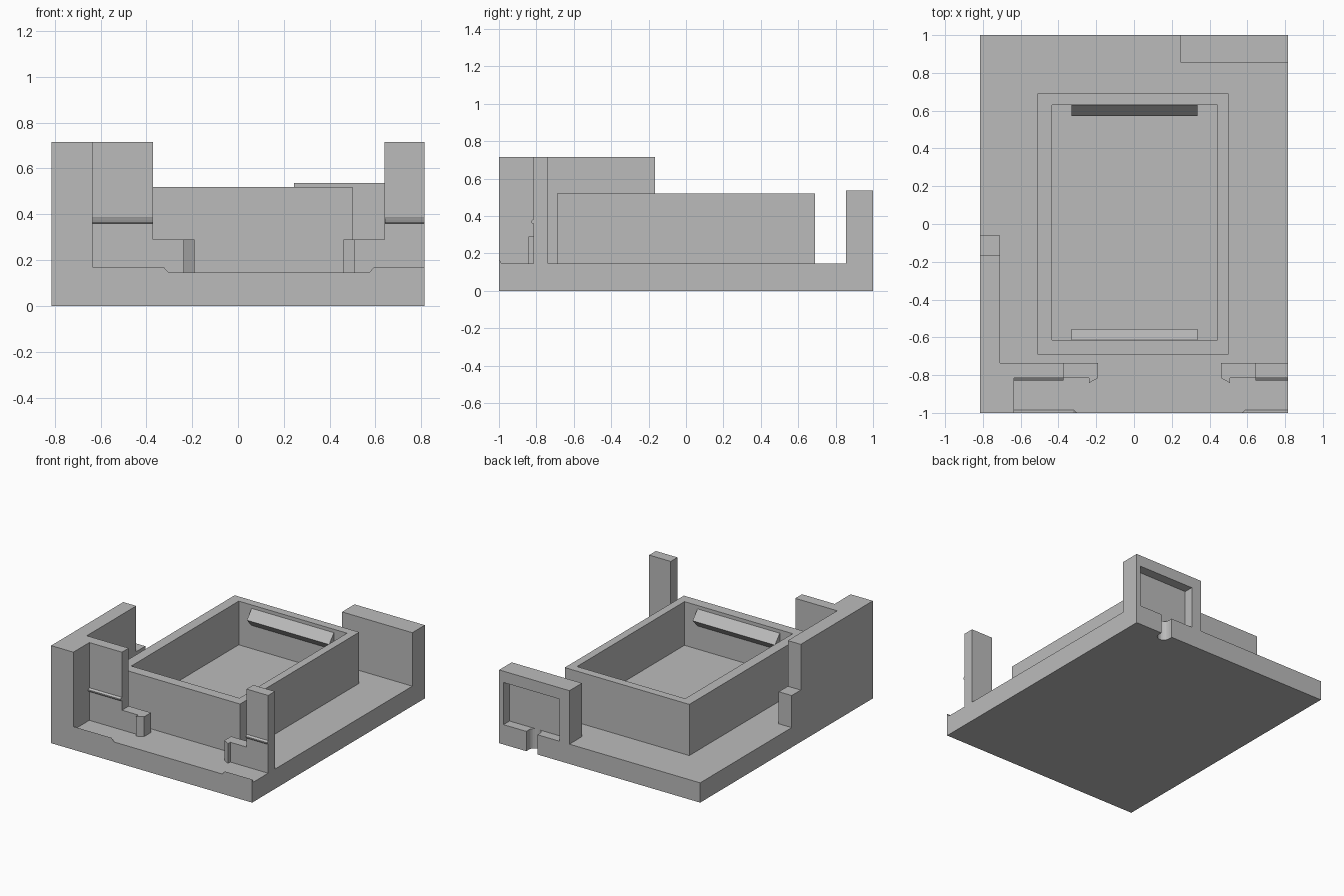
import bpy, bmesh, math
from mathutils import Vector

cube = bpy.data.objects.get("Cube")
if cube:
    bpy.data.objects.remove(cube, do_unlink=True)

grey = bpy.data.materials.new("plain_grey")
grey.use_nodes = True
colour = (0.5, 0.5, 0.5, 1)
grey.diffuse_color = colour
grey.node_tree.nodes["Principled BSDF"].inputs["Base Color"].default_value = colour

FLOOR = 0.145   # top of the base plate
WALL = 0.715    # top of the tall walls


def finish(name, bm):
    bmesh.ops.recalc_face_normals(bm, faces=bm.faces[:])
    mesh = bpy.data.meshes.new(name)
    bm.to_mesh(mesh)
    bm.free()
    mesh.materials.append(grey)
    obj = bpy.data.objects.new(name, mesh)
    bpy.context.collection.objects.link(obj)
    return obj


def prism(name, outline, axis, lo, hi):
    """Extrude a 2D outline along an axis; outline uses the other two axes in order."""
    bm = bmesh.new()
    verts = []
    for a, b in outline:
        co = [a, b]
        co.insert("xyz".index(axis), lo)
        verts.append(bm.verts.new(co))
    face = bm.faces.new(verts)
    new = bmesh.ops.extrude_face_region(bm, geom=[face])["geom"]
    shift = Vector([hi - lo if c == axis else 0 for c in "xyz"])
    bmesh.ops.translate(bm, vec=shift, verts=[g for g in new if isinstance(g, bmesh.types.BMVert)])
    return finish(name, bm)


def box(name, x, y, z):
    return prism(name, [(x[0], y[0]), (x[1], y[0]), (x[1], y[1]), (x[0], y[1])], "z", *z)


def hull(name, points):
    bm = bmesh.new()
    for p in points:
        bm.verts.new(p)
    bmesh.ops.convex_hull(bm, input=bm.verts[:])
    bmesh.ops.dissolve_limit(bm, angle_limit=0.01, verts=bm.verts[:], edges=bm.edges[:])
    return finish(name, bm)


# Base plate with a round-ended cable notch in the back edge
notch_x, notch_y, r = 0.55, 0.97, 0.045
notch = [(notch_x + r, 1)]
for i in range(13):
    a = -math.pi * i / 12
    notch.append((notch_x + r * math.cos(a), notch_y + r * math.sin(a)))
notch.append((notch_x - r, 1))
prism("base_plate", [(-0.815, -1), (0.815, -1), (0.815, 1)] + notch + [(-0.815, 1)], "z", 0, FLOOR)

# Open tray: box with its top inset and pushed down
bm = bmesh.new()
bmesh.ops.create_cube(bm, size=1)
for v in bm.verts:
    v.co = (0.5 if v.co.x > 0 else -0.51, 0.69 * (1 if v.co.y > 0 else -1),
            0.52 if v.co.z > 0 else FLOOR)
bm.normal_update()
top = max(bm.faces, key=lambda f: f.calc_center_median().z)
bmesh.ops.inset_region(bm, faces=[top], thickness=0.06)
for v in top.verts:
    v.co = (0.443 if v.co.x > 0 else -0.435, 0.63 if v.co.y > 0 else -0.615, 0.52)
cavity = bmesh.ops.extrude_face_region(bm, geom=[top])["geom"]
for g in cavity:
    if isinstance(g, bmesh.types.BMVert):
        g.co.z = 0.2
if top.is_valid:
    bmesh.ops.delete(bm, geom=[top], context="FACES_ONLY")
finish("tray", bm)

# Snap ridges inside the tray ends
for name, wall, tip in (("back_snap", 0.63, 0.573), ("front_snap", -0.615, -0.557)):
    prism(name, [(wall, 0.495), (tip, 0.43), (wall, 0.37)], "x", -0.33, 0.337)

# Rear block with a recessed rear face, open at the floor
box("rear_block", (0.245, 0.815), (0.855, 0.93), (FLOOR, 0.537))
prism("rear_block_frame",
      [(0.245, FLOOR), (0.327, FLOOR), (0.327, 0.454), (0.78, 0.454),
       (0.78, FLOOR), (0.815, FLOOR), (0.815, 0.537), (0.245, 0.537)], "y", 0.93, 1)

# Side wall with its thick front post, and the low step behind it
prism("side_wall", [(-0.815, -1), (-0.635, -1), (-0.635, -0.815), (-0.71, -0.815),
                    (-0.71, -0.165), (-0.815, -0.165)], "z", FLOOR, WALL)
box("side_wall_step", (-0.815, -0.71), (-0.165, -0.06), (FLOOR, 0.38))

# Front panels, hooks, ridges and lips, mirrored about the opening's centre
for side in ("right", "left"):
    def mx(x):
        return x if side == "right" else min(0.27 - x, 0.815)
    outer = -0.71 if side == "right" else -0.545
    prism(side + "_front_panel",
          [(mx(outer), FLOOR), (mx(-0.19), FLOOR), (mx(-0.19), 0.29),
           (mx(-0.37), 0.29), (mx(-0.37), WALL), (mx(outer), WALL)], "y", -0.815, -0.737)
    prism(side + "_hook", [(mx(-0.238), -0.815), (mx(-0.238), -0.842), (mx(-0.19), -0.815)],
          "z", FLOOR, 0.29)
    prism(side + "_ridge", [(-0.815, 0.36), (-0.823, 0.36), (-0.828, 0.366), (-0.828, 0.374),
                            (-0.815, 0.384)], "x", mx(-0.635), mx(-0.372))
    hull(side + "_front_lip",
         [(mx(-0.635), -1, FLOOR), (mx(-0.635), -1, 0.17), (mx(-0.635), -0.985, FLOOR),
          (mx(-0.325), -1, 0.17), (mx(-0.302), -1, FLOOR), (mx(-0.32), -0.985, FLOOR)])
